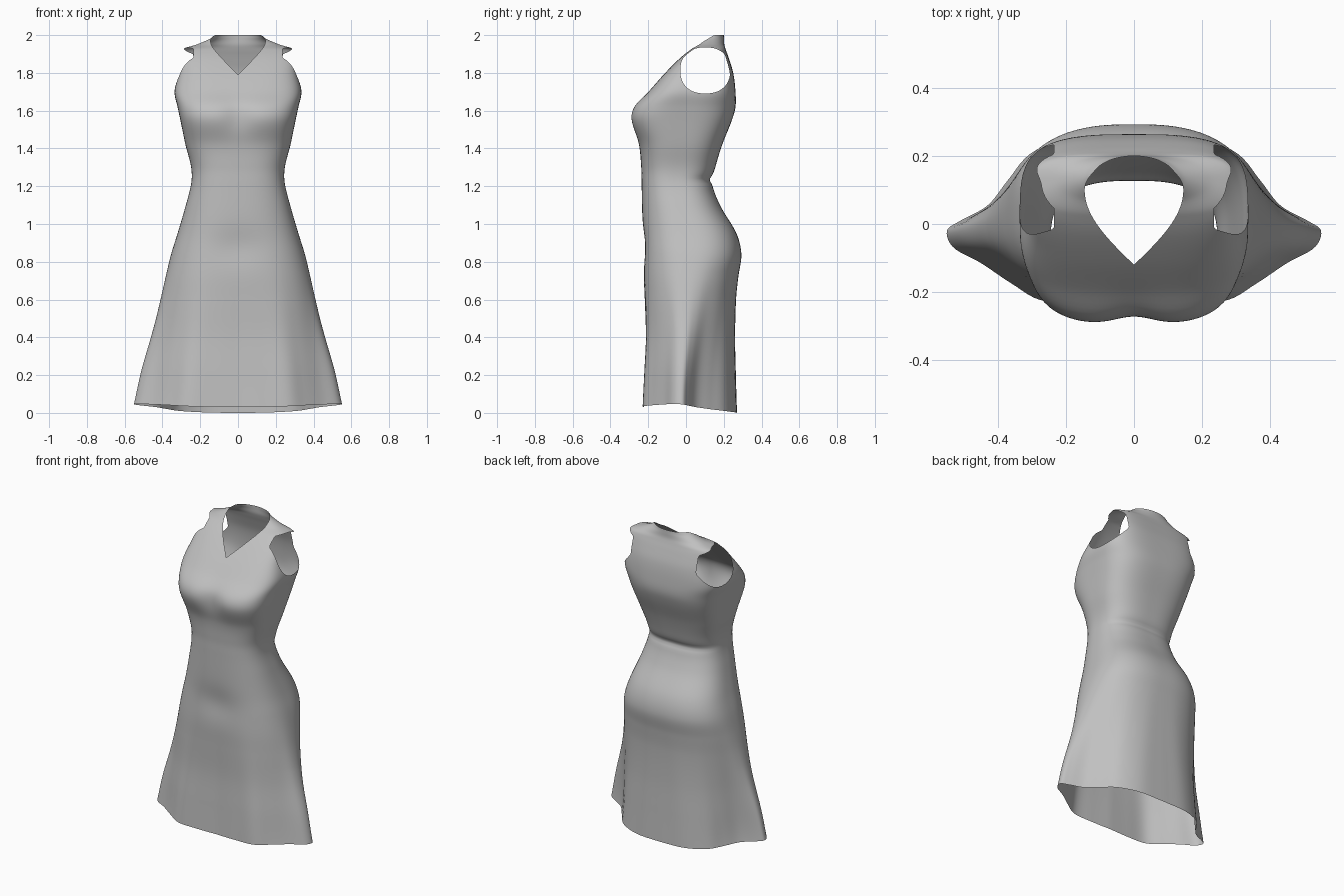
import bpy
import bmesh
from math import sin, cos, pi, exp, sqrt

cube = bpy.data.objects.get("Cube")
if cube:
    bpy.data.objects.remove(cube, do_unlink=True)

COLUMNS = 128
ROWS = 130

# Body profile: height, half width, front y, back y, boxiness of the section
PROFILE = [
    (0, .55, -.23, .27, 2.6),
    (.2, .51, -.222, .264, 2.6),
    (.4, .458, -.215, .26, 2.6),
    (.6, .41, -.22, .265, 2.6),
    (.72, .383, -.225, .277, 2.6),
    (.84, .354, -.228, .293, 2.6),
    (.95, .32, -.23, .267, 2.6),
    (1.1, .276, -.233, .18, 2.6),
    (1.22, .247, -.235, .138, 2.7),
    (1.3, .248, -.237, .155, 2.8),
    (1.42, .278, -.25, .192, 3),
    (1.55, .305, -.293, .243, 3.3),
    (1.62, .32, -.278, .262, 3.3),
    (1.7, .336, -.2, .262, 3.5),
    (1.8, .314, -.11, .25, 3.8),
    (1.88, .304, -.03, .226, 3.8),
    (1.925, .297, .025, .21, 3.2),
    (1.95, .22, .058, .203, 2.4),
    (1.98, .15, .07, .201, 2),
    (2, .125, .06, .2, 2),
]

# Half outline of the flared hem, from front centre to back centre
HEM = [(0, -.222), (.14, -.227), (.27, -.225), (.36, -.175), (.45, -.115),
       (.53, -.07), (.55, -.02), (.51, .01), (.43, .055), (.37, .13),
       (.3, .21), (.17, .262), (0, .27)]
HEM_KEYS = [(i / (len(HEM) - 1), x, y) for i, (x, y) in enumerate(HEM)]


def spline(keys, t):
    """Smooth curve through keys whose first entry is the parameter."""
    i = 0
    while i < len(keys) - 2 and t > keys[i + 1][0]:
        i += 1
    a, b = keys[i], keys[i + 1]
    before, after = keys[max(i - 1, 0)], keys[min(i + 2, len(keys) - 1)]
    span = b[0] - a[0]
    s = (t - a[0]) / span
    result = []
    for k in range(1, len(a)):
        slope_a = (b[k] - before[k]) / (b[0] - before[0]) * span
        slope_b = (after[k] - a[k]) / (after[0] - a[0]) * span
        result.append(a[k] * (1 + 2 * s) * (1 - s) ** 2 + slope_a * s * (1 - s) ** 2
                      + b[k] * s * s * (3 - 2 * s) + slope_b * s * s * (s - 1))
    return result


def bump(value, centre, width):
    return exp(-((value - centre) / width) ** 2)


def body_point(z, column):
    """Point on the garment at a height and a step around the body."""
    w, front, back, n = spline(PROFILE, z)
    turn = column / COLUMNS * 2
    side = 1 if turn <= 1 else -1
    t = turn if turn <= 1 else 2 - turn
    c, s = max(sin(pi * t), 0), -cos(pi * t)
    r = (c ** n + abs(s) ** n) ** (-1 / n)
    mid, depth = (front + back) / 2, (back - front) / 2
    x, y = w * r * c, mid + depth * r * s
    # Side flares of the skirt fade out toward the hip
    k = min(z / .95, 1)
    flare = 1 - k * k * (3 - 2 * k)
    hx, hy = spline(HEM_KEYS, t)
    hx *= w / .55
    hy = front + (hy + .23) / .5 * (back - front)
    x += (hx - x) * flare
    y += (hy - y) * flare
    # Hollow between the busts, soft belly fold and waist crease at the back
    if s < 0:
        y += .022 * bump(x, 0, .08) * bump(z, 1.57, .09) * -s
        y += .014 * bump(x, 0, .16) * bump(z, .88, .1) * -s
    else:
        y -= .012 * bump(z, 1.235, .02) * s
    lift = (.015 - .015 * s + .03 * c * c) * max(1 - z / .5, 0)
    return side * x, y, z + lift


def armhole(p):
    """Negative inside the arm openings."""
    oval = abs((p.y - .102) / .132) ** 2.3 + abs((p.z - 1.813) / .122) ** 2.3 - 1
    return max(oval, .235 - abs(p.x))


def neckline(p):
    """Negative inside the pointed neck opening."""
    x, y = abs(p.x), p.y
    if y < -.12:
        g = x - .12 - y
    elif y < .1:
        g = x - .145 * sin(pi / 2 * (y + .12) / .22)
    elif y < .19:
        g = x - .145 * sqrt(1 - ((y - .1) / .09) ** 2)
    else:
        g = x + y - .19
    return max(g, 1.75 - p.z)


def cut_opening(bm, field):
    """Split edges where the field changes sign and remove the inside."""
    fresh = []
    for e in list(bm.edges):
        a, b = e.verts
        ga, gb = field(a.co), field(b.co)
        if ga * gb < 0:
            lo, hi = 0.0, 1.0
            for _ in range(24):
                m = (lo + hi) / 2
                if field(a.co.lerp(b.co, m)) * ga > 0:
                    lo = m
                else:
                    hi = m
            fresh.append(bmesh.utils.edge_split(e, a, lo)[1])
    bmesh.ops.connect_verts(bm, verts=fresh)
    inside = [f for f in bm.faces if field(f.calc_center_median()) < 0]
    bmesh.ops.delete(bm, geom=inside, context='FACES')


# Fabric shell: rings from hem to collar, closer together over the shoulders
bm = bmesh.new()
heights = [1.9 * i / ROWS for i in range(ROWS)]
heights += [1.9 + .1 * i / 24 for i in range(25)]
rings = [[bm.verts.new(body_point(z, c)) for c in range(COLUMNS)] for z in heights]
for low, high in zip(rings, rings[1:]):
    for c in range(COLUMNS):
        d = (c + 1) % COLUMNS
        bm.faces.new((low[c], low[d], high[d], high[c]))

# Arm and neck openings
cut_opening(bm, armhole)
cut_opening(bm, neckline)

mesh = bpy.data.meshes.new("dress")
bm.to_mesh(mesh)
bm.free()
mesh.shade_smooth()
dress = bpy.data.objects.new("dress", mesh)
bpy.context.collection.objects.link(dress)

# Plain grey cloth
cloth = bpy.data.materials.new("grey cloth")
cloth.use_nodes = True
grey = (.53, .53, .53, 1)
cloth.diffuse_color = grey
cloth.node_tree.nodes["Principled BSDF"].inputs["Base Color"].default_value = grey
mesh.materials.append(cloth)
